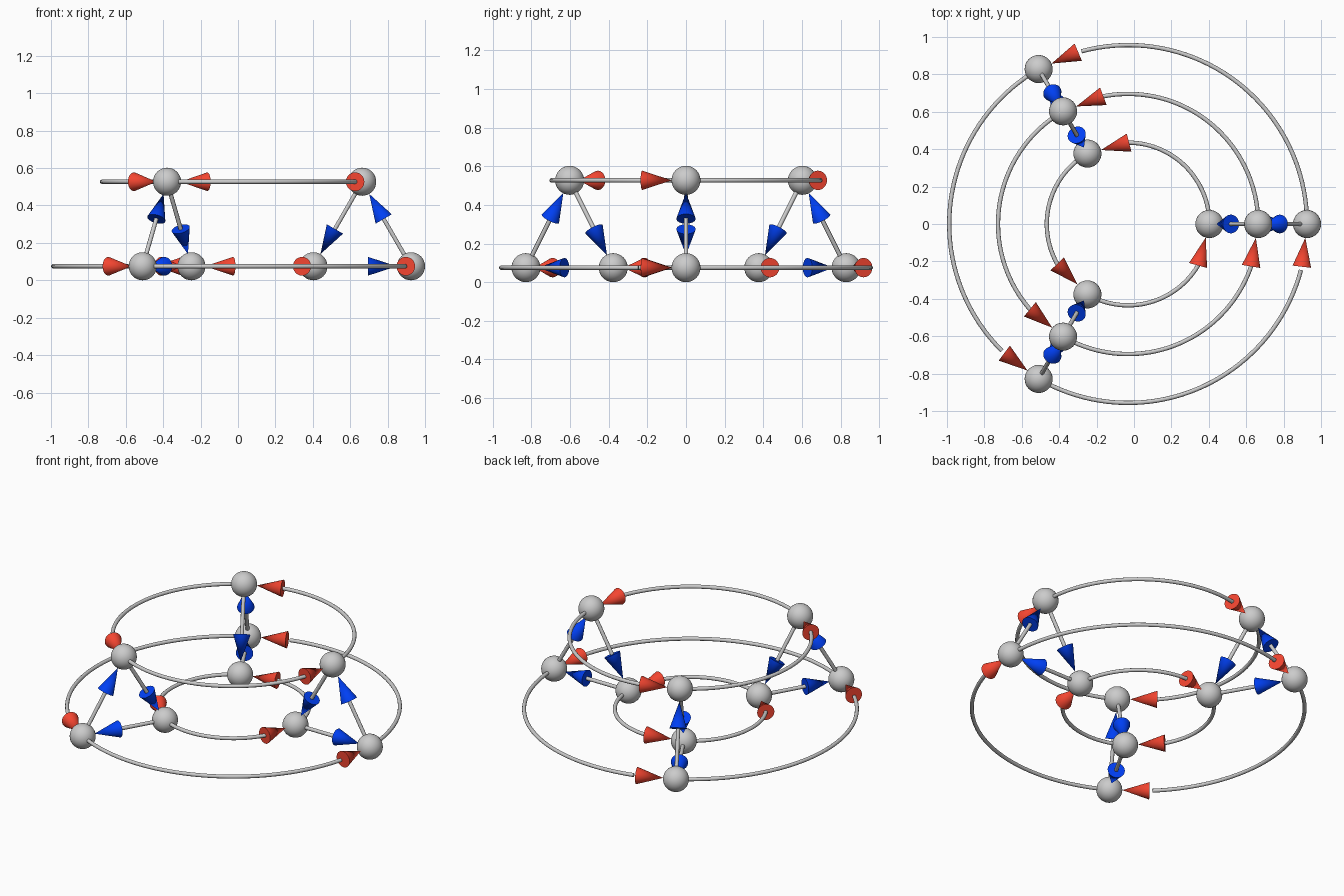
import bpy, math
from mathutils import Vector

if "Cube" in bpy.data.objects:
    bpy.data.objects.remove(bpy.data.objects["Cube"])

CX = -0.0315                      # ring centre in x
BALL, TUBE, HEAD_R = 0.075, 0.0115, 0.05
HEAD_BASE = 0.23                  # distance from node centre to cone base
# ring name, radius, height, distance at which the ring arc stops before a node
RINGS = [("outer", 0.9565, 0.075, 0.248),
         ("upper", 0.6955, 0.527, 0.185),
         ("inner", 0.4348, 0.075, 0.185)]


def material(name, color):
    m = bpy.data.materials.new(name)
    m.diffuse_color = color
    m.use_nodes = True
    m.node_tree.nodes["Principled BSDF"].inputs["Base Color"].default_value = m.diffuse_color
    return m


RED = material("red", (0.9, 0.06, 0.03, 1))
BLUE = material("blue", (0.0, 0.05, 0.9, 1))


def point(radius, z, angle):
    return Vector((CX + radius * math.cos(angle), radius * math.sin(angle), z))


def tube(name, points):
    cu = bpy.data.curves.new(name, "CURVE")
    cu.dimensions = "3D"
    cu.bevel_depth = TUBE
    cu.bevel_resolution = 3
    cu.use_fill_caps = True
    sp = cu.splines.new("POLY")
    sp.points.add(len(points) - 1)
    for p, co in zip(sp.points, points):
        p.co = (*co, 1)
    bpy.context.collection.objects.link(bpy.data.objects.new(name, cu))


def arrow_head(name, base, node, mat):
    # cone standing on base, tip touching the node ball
    d = (node - base).normalized()
    tip = node - d * BALL
    bpy.ops.mesh.primitive_cone_add(vertices=32, radius1=HEAD_R, radius2=0,
                                    depth=(tip - base).length,
                                    location=(base + tip) / 2,
                                    rotation=d.to_track_quat("Z", "Y").to_euler())
    ob = bpy.context.object
    ob.name = name
    ob.data.materials.append(mat)
    bpy.ops.object.shade_smooth_by_angle(angle=math.radians(40))


THIRD = math.tau / 3
for k in range(3):
    a = k * THIRD
    nodes = [point(r, z, a) for _, r, z, _ in RINGS]
    for i, (ring, r, z, stop) in enumerate(RINGS):
        # node ball
        bpy.ops.mesh.primitive_uv_sphere_add(segments=32, ring_count=16,
                                             radius=BALL, location=nodes[i])
        bpy.context.object.name = f"{ring}_node_{k}"
        bpy.ops.object.shade_smooth()

        # ring arc to the next node, with red arrow head
        sweep = THIRD - 2 * math.asin(stop / (2 * r))
        tube(f"{ring}_arc_{k}", [point(r, z, a + sweep * s / 40) for s in range(41)])
        base = point(r, z, a + THIRD - 2 * math.asin(HEAD_BASE / (2 * r)))
        arrow_head(f"{ring}_arc_head_{k}", base, point(r, z, a + THIRD), RED)

        # straight triangle edge, with blue arrow head
        start, end = nodes[i], nodes[(i + 1) % 3]
        base = end - (end - start).normalized() * HEAD_BASE
        tube(f"{ring}_edge_{k}", [start, base])
        arrow_head(f"{ring}_edge_head_{k}", base, end, BLUE)
